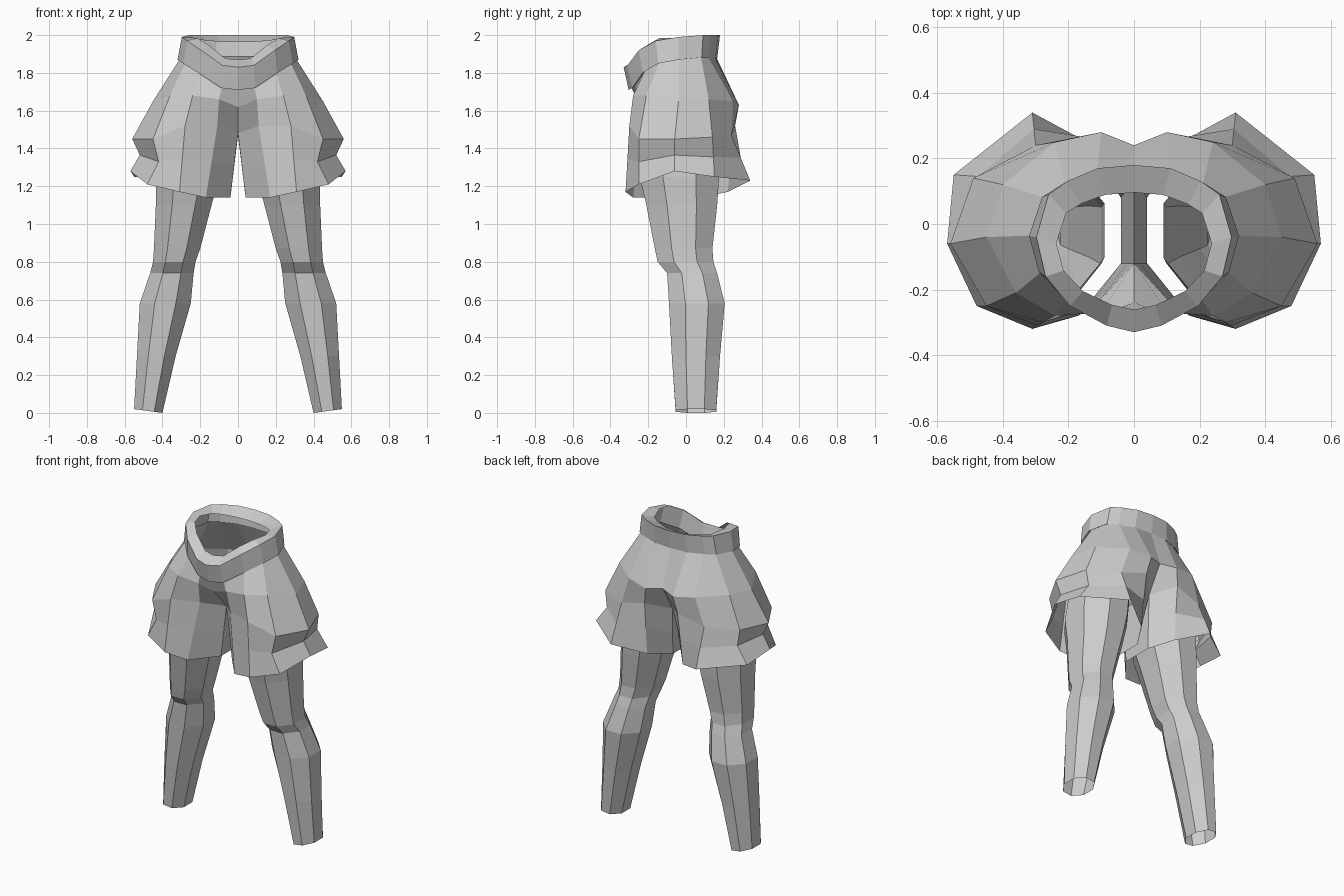
import bpy
import bmesh
from math import cos, sin, pi
from mathutils import Vector

cube = bpy.data.objects.get("Cube")
if cube:
    bpy.data.objects.remove(cube, do_unlink=True)

# One plain grey cloth colour
grey = bpy.data.materials.new("plain_grey")
grey.use_nodes = True
colour = (0.6, 0.6, 0.6, 1.0)
grey.diffuse_color = colour
shader = next(n for n in grey.node_tree.nodes if n.type == 'BSDF_PRINCIPLED')
shader.inputs["Base Color"].default_value = colour


def ring(*points):
    """Ring of points given in hundredths of a unit."""
    return [Vector(p) / 100 for p in points]


def loft(name, rings, closed_rings):
    """Skin consecutive rings; only the first closed_rings wrap around.
    The half is then mirrored to the other side."""
    bm = bmesh.new()
    rows = [[bm.verts.new(p) for p in r] for r in rings]
    count = len(rows[0])
    for i, (low, high) in enumerate(zip(rows, rows[1:])):
        spans = count if i + 1 < closed_rings else count - 1
        for j in range(spans):
            k = (j + 1) % count
            bm.faces.new((low[j], low[k], high[k], high[j]))
    bm.normal_update()
    mesh = bpy.data.meshes.new(name)
    bm.to_mesh(mesh)
    bm.free()
    mesh.materials.append(grey)
    obj = bpy.data.objects.new(name, mesh)
    bpy.context.collection.objects.link(obj)
    mirror = obj.modifiers.new("both_sides", 'MIRROR')
    mirror.use_axis[0] = True
    mirror.use_mirror_merge = True
    mirror.merge_threshold = 0.001
    return obj


# Waistband: half outline from front centre round the side to back centre
band = ring((0, -33, 183), (9, -31, 184), (21, -25, 192),
            (29, -16, 197), (32, -4, 199), (28, 9, 200),
            (22, 13, 200), (12, 17, 200), (0, 18, 200))
band_top = [Vector((p.x * 0.93, p.y, p.z)) for p in band]
band_bottom = [Vector((p.x, p.y * 0.92, p.z - 0.12)) for p in band]
band_rim = [Vector((p.x * 0.74, p.y * 0.7 - 0.03, p.z - 0.01 - p.y * 0.15))
            for p in band]
waist = [Vector((p.x * 0.95, p.y * 0.95, p.z + 0.01)) for p in band_bottom]
loft("waistband", [waist, band_bottom, band_top, band_rim], 0)

# Shorts: leg opening, pinched side fold, crotch, hips, waist
hem = ring((4, -12, 114), (17, -28, 114), (31, -32, 117),
           (48, -25, 121), (57, -6, 128), (55, 15, 125),
           (31, 34, 123), (13, 22, 117), (4, 8, 114))
crotch = ring((0, -12, 148), (11, -24, 152), (28, -30, 152),
              (45, -25, 145), (56, -6, 145), (49, 14, 146),
              (30, 24, 147), (12, 26, 152), (0, 14, 147))
hips = ring((0, -24, 162), (10, -27, 166), (24, -28, 168),
            (36, -21, 168), (45, -4, 165), (40, 12, 166),
            (24, 25, 165), (10, 28, 163), (0, 24, 164))
fold = [a.lerp(b, 0.5) for a, b in zip(hem, crotch)]
for p in fold:
    if p.x > 0.45:
        p.x -= 0.045
loft("shorts", [hem, fold, crotch, hips, waist], 3)


# Legs: eight-sided sections as (height, inner x, outer x, front y, back y)
def leg_section(z, x0, x1, y0, y1, tilt=0.0):
    centre = Vector(((x0 + x1) / 2, (y0 + y1) / 2, z))
    rx, ry = (x1 - x0) / 2, (y1 - y0) / 2
    points = []
    for i in range(8):
        a = (i + 0.5) * pi / 4
        spread = 1 / cos(pi / 8)
        c, s = cos(a) * spread, sin(a) * spread
        points.append(centre + Vector((c * rx, s * ry, c * tilt)))
    return points


sections = [
    (0.01, 0.40, 0.55, -0.055, 0.16, 0.01),
    (0.30, 0.33, 0.535, -0.075, 0.18),
    (0.58, 0.25, 0.52, -0.09, 0.205),
    (0.74, 0.235, 0.465, -0.10, 0.165),
    (0.80, 0.225, 0.45, -0.15, 0.145),
    (0.87, 0.20, 0.445, -0.165, 0.14),
    (1.10, 0.14, 0.435, -0.21, 0.165),
    (1.25, 0.10, 0.435, -0.245, 0.175),
    (1.42, 0.09, 0.42, -0.22, 0.18),
]
legs = [leg_section(*s) for s in sections]
loft("legs", legs, len(legs))
